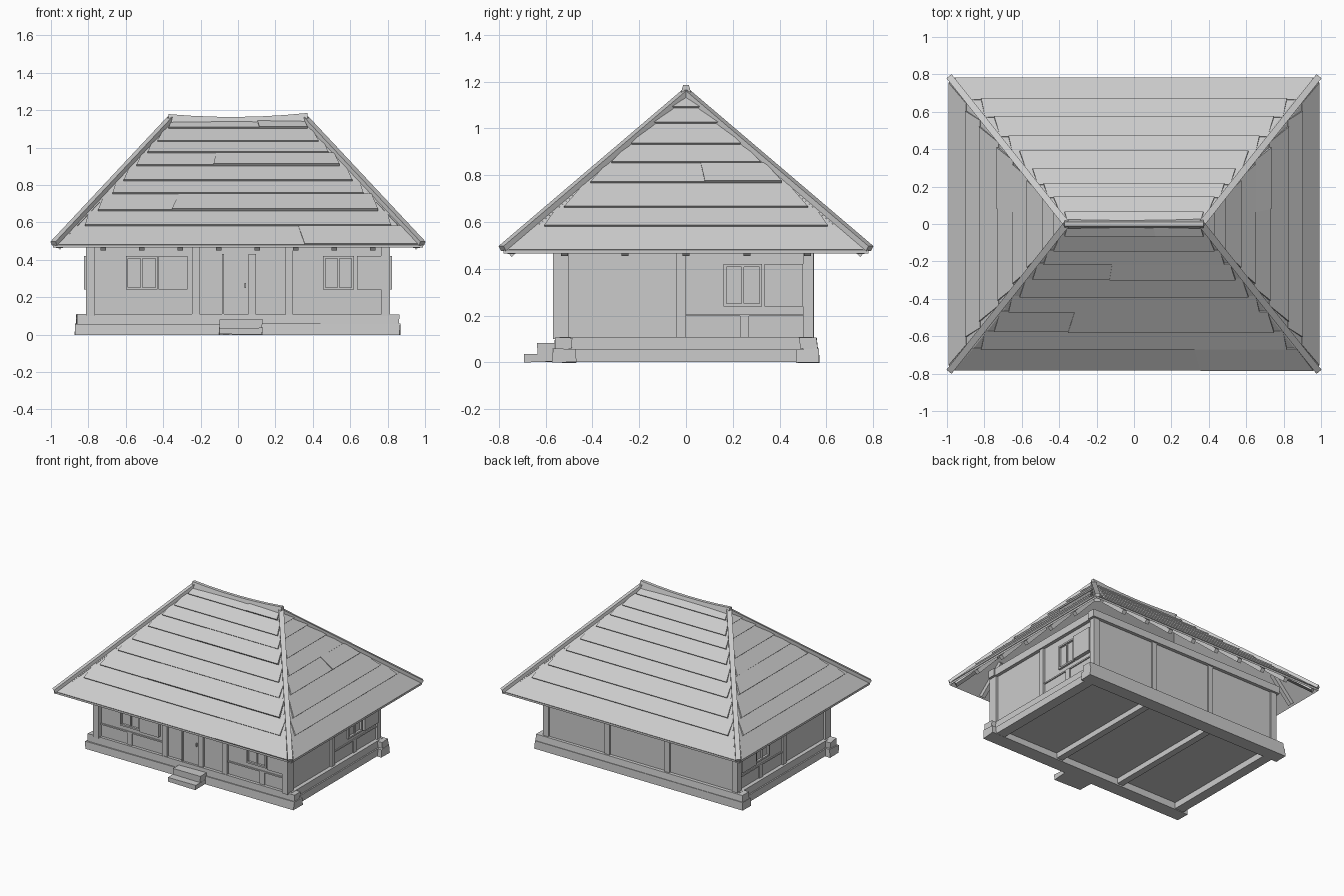
import bpy, bmesh, random
from mathutils import Vector

random.seed(4)
if "Cube" in bpy.data.objects:
    bpy.data.objects.remove(bpy.data.objects["Cube"])

grey = bpy.data.materials.new("plain_grey")
grey.use_nodes = True
TONE = (0.6, 0.6, 0.6, 1)
grey.diffuse_color = TONE
grey.node_tree.nodes["Principled BSDF"].inputs["Base Color"].default_value = TONE


def finish(name, bm):
    bmesh.ops.recalc_face_normals(bm, faces=bm.faces)
    mesh = bpy.data.meshes.new(name)
    bm.to_mesh(mesh)
    bm.free()
    mesh.materials.append(grey)
    ob = bpy.data.objects.new(name, mesh)
    bpy.context.collection.objects.link(ob)
    return ob


def prism(name, ring_a, ring_b):
    """Closed solid between two matching rings of points."""
    bm = bmesh.new()
    a = [bm.verts.new(p) for p in ring_a]
    b = [bm.verts.new(p) for p in ring_b]
    bm.faces.new(a)
    bm.faces.new(b)
    n = len(a)
    for i in range(n):
        j = (i + 1) % n
        bm.faces.new((a[i], a[j], b[j], b[i]))
    return finish(name, bm)


def box(name, x, y, z, rough=0.0):
    """Box from (min, max) pairs, optionally a little uneven."""
    def corner(i, j, k):
        return Vector((x[i], y[j], z[k])) + Vector(
            [random.uniform(-rough, rough) for _ in range(3)])
    rings = [[corner(i, j, k) for i, j in ((0, 0), (1, 0), (1, 1), (0, 1))] for k in (0, 1)]
    return prism(name, *rings)


def beam(name, p, q, width, height):
    """Squared timber between two points."""
    p, q = Vector(p), Vector(q)
    side = (q - p).cross(Vector((0, 0, 1))).normalized() * width / 2
    up = side.cross(q - p).normalized() * height / 2
    offsets = [side + up, up - side, -side - up, side - up]
    return prism(name, [p + o for o in offsets], [q + o for o in offsets])


# Foundation: two courses of heavy sills, long ones sticking out at the ends
for label, s in (("front", -1), ("back", 1)):
    def span(a, b):
        return sorted((s * a, s * b))
    box(label + "_lower_sill", (-0.87, 0.865), span(0.47, 0.57), (0, 0.058), 0.004)
    box(label + "_upper_sill", (-0.865, 0.86), span(0.485, 0.56), (0.056, 0.108), 0.004)
for label, s in (("left", 1), ("right", -1)):
    xs = sorted((s * 0.76, s * 0.835))
    box(label + "_lower_sill", xs, (-0.52, 0.52), (0.003, 0.056))
    xs = sorted((s * 0.76, s * 0.825))
    box(label + "_upper_sill", xs, (-0.54, 0.54), (0.056, 0.108))
box("floor", (-0.78, 0.78), (-0.5, 0.5), (0.05, 0.075))
for x in (-0.27, 0.27):
    box("floor_joist", (x - 0.025, x + 0.025), (-0.5, 0.5), (0.01, 0.055))

# Entrance steps
box("lower_step", (-0.1, 0.13), (-0.69, -0.56), (0.002, 0.036), 0.003)
box("upper_step", (-0.1, 0.13), (-0.635, -0.54), (0.034, 0.08), 0.003)

# Wall panels, set back behind the timber frame
WX, WY, TOP = 0.795, 0.535, 0.5
for s in (-1, 1):
    box("long_wall", (-0.78, 0.78), sorted((s * 0.50, s * WY)), (0.1, TOP))
    box("end_wall", sorted((s * 0.75, s * WX)), (-0.52, 0.52), (0.1, TOP))


def fitting(name, wall, u, z, depth, base=0.0):
    """Plate on a wall, with u measured along it."""
    axis, s = wall
    plane = WX if axis == "x" else WY
    d = sorted((s * (plane - 0.01 + base), s * (plane + depth)))
    if axis == "x":
        return box(name, d, u, z)
    return box(name, u, d, z)


FRONT, BACK, LEFT, RIGHT = ("y", -1), ("y", 1), ("x", 1), ("x", -1)

# Posts
for sx in (-1, 1):
    for sy, outer in ((-1, 0.568), (1, 0.545)):
        box("corner_post", sorted((sx * 0.765, sx * 0.812)),
            sorted((sy * 0.5, sy * outer)), (0.1, TOP))
for u in ((-0.245, -0.205), (0.255, 0.295)):
    fitting("front_post", FRONT, u, (0.1, TOP), 0.02)
    fitting("back_post", BACK, u, (0.1, TOP), 0.012)
for wall in (LEFT, RIGHT):
    fitting("middle_post", wall, (-0.04, 0.0), (0.1, TOP), 0.015)


def window_bay(wall, bay, window, stud, shutter):
    """Rail, stud, framed window and hinged shutter."""
    fitting("window_rail", wall, bay, (0.198, 0.208), 0.008)
    fitting("low_stud", wall, stud, (0.1, 0.2), 0.008)
    a, b = window
    low, high, t = 0.24, 0.42, 0.012
    for z in ((low, low + t), (high - t, high)):
        fitting("window_frame", wall, window, z, 0.016)
    for u in ((a, a + t), (b - t, b)):
        fitting("window_frame", wall, u, (low, high), 0.016)
    mid = (a + b) / 2
    fitting("window_bar", wall, (mid - 0.005, mid + 0.005), (low, high), 0.010)
    fitting("shutter", wall, shutter, (low, high), 0.028)


window_bay(FRONT, (-0.77, -0.24), (-0.6, -0.43), (-0.545, -0.505), (-0.425, -0.27))
window_bay(FRONT, (0.29, 0.77), (0.455, 0.62), (0.56, 0.6), (0.635, 0.81))
for wall in (LEFT, RIGHT):
    window_bay(wall, (0, 0.5), (0.16, 0.325), (0.23, 0.27), (0.335, 0.5))

# Door
fitting("door", FRONT, (-0.075, 0.055), (0.108, 0.42), 0.008)
for u in ((-0.085, -0.075), (0.055, 0.095)):
    fitting("door_post", FRONT, u, (0.1, 0.43), 0.018)
fitting("door_handle", FRONT, (0.035, 0.043), (0.25, 0.275), 0.02)

# Roof geometry: corners of the eaves and ends of the ridge
EX, EY, EZ, RX, RZ = 0.99, 0.78, 0.48, 0.36, 1.15


def roof_point(side, z, t, lift=0.0):
    """Point on a roof slope; t runs -1..1 from hip to hip."""
    axis, s = side
    f = (z - EZ) / (RZ - EZ)
    x, y = EX + (RX - EX) * f, EY * (1 - f)
    if axis == "y":
        n = Vector((0, s * (RZ - EZ), EY)).normalized()
        return Vector((t * x, s * y, z)) + n * lift
    n = Vector((s * (RZ - EZ), 0, EX - RX)).normalized()
    return Vector((s * x, t * y, z)) + n * lift


LONG_ROWS = [0.48, 0.58, 0.66, 0.75, 0.82, 0.9, 0.97, 1.03, 1.1, 1.145]
END_ROWS = [0.48, 0.58, 0.66, 0.765, 0.85, 0.93, 1.02, 1.085, 1.14]
# Rows with a broken board: row number to position of the break
LONG_BREAKS = {0: 0.36, 2: -0.43, 5: -0.22, 8: 0.28}
END_BREAKS = {3: 0.18}

for name, side, rows, breaks in (
        ("front", FRONT, LONG_ROWS, LONG_BREAKS), ("back", BACK, LONG_ROWS, {}),
        ("left", LEFT, END_ROWS, END_BREAKS), ("right", RIGHT, END_ROWS, END_BREAKS)):
    # Thin deck under the boards
    outline = [(EZ, -1), (EZ, 1), (RZ, 1), (RZ, -1)]
    if side[0] == "x":
        outline = outline[:2] + [(RZ, 0)]
    prism(name + "_roof_deck", [roof_point(side, z, t) for z, t in outline],
          [roof_point(side, z, t) - Vector((0, 0, 0.015)) for z, t in outline])
    # Overlapping boards, each lifted at its lower edge
    for i, (low, high) in enumerate(zip(rows, rows[1:])):
        stops = [-0.97, 0.97]
        if i in breaks:
            stops.insert(1, breaks[i])
        for k, (a, b) in enumerate(zip(stops, stops[1:])):
            lift = (0.004 if i == 0 else 0.012) + 0.006 * k
            inner = 0.94 if i else 1
            edge = [(low, a * inner if a < -0.9 else a), (low, b * inner if b > 0.9 else b)]
            board = edge + [(high, b), (high, a)]
            top = [roof_point(side, z, t, lift if z == low else 0.002 + 0.004 * k)
                   for z, t in board]
            prism(name + "_roof_board", [roof_point(side, z, t, -0.002) for z, t in board], top)

    # Rafters showing under the eaves
    reach = 0.9 if side[0] == "y" else 0.65
    count = 8 if side[0] == "y" else 5
    for i in range(count):
        u = -reach * 0.8 + 1.6 * reach * i / (count - 1)
        ends = []
        for z in (0.485, 0.66):
            p = roof_point(side, z, 0, -0.03)
            p["xy".index("x" if side[0] == "y" else "y")] = u
            ends.append(p)
        beam(name + "_rafter", ends[0], ends[1], 0.03, 0.03)

# Wall plates carrying the rafters
for s in (-1, 1):
    box("long_wall_plate", (-0.83, 0.83), sorted((s * 0.5, s * 0.56)), (0.48, 0.535))
    box("end_wall_plate", sorted((s * 0.75, s * 0.82)), (-0.55, 0.55), (0.48, 0.535))

# Hip timbers
for sx in (-1, 1):
    for sy in (-1, 1):
        beam("hip_cap", (sx * 0.985, sy * 0.785, 0.487), (sx * RX, 0, 1.155), 0.035, 0.024)
        beam("hip_rafter", (sx * 0.96, sy * 0.755, 0.476), (sx * 0.7, sy * 0.43, 0.752), 0.045, 0.03)

# Sagging ridge cap
bm = bmesh.new()
rings = []
for i in range(7):
    t = i / 3 - 1
    sag = 0.018 * (1 - t * t)
    profile = ((-0.026, 1.135), (-0.012, 1.182), (0.012, 1.182), (0.026, 1.135))
    rings.append([bm.verts.new((0.372 * t, y, z + 0.003 * t - sag)) for y, z in profile])
for a, b in zip(rings, rings[1:]):
    for i in range(4):
        j = (i + 1) % 4
        bm.faces.new((a[i], a[j], b[j], b[i]))
bm.faces.new(rings[0])
bm.faces.new(rings[-1])
finish("ridge_cap", bm)
